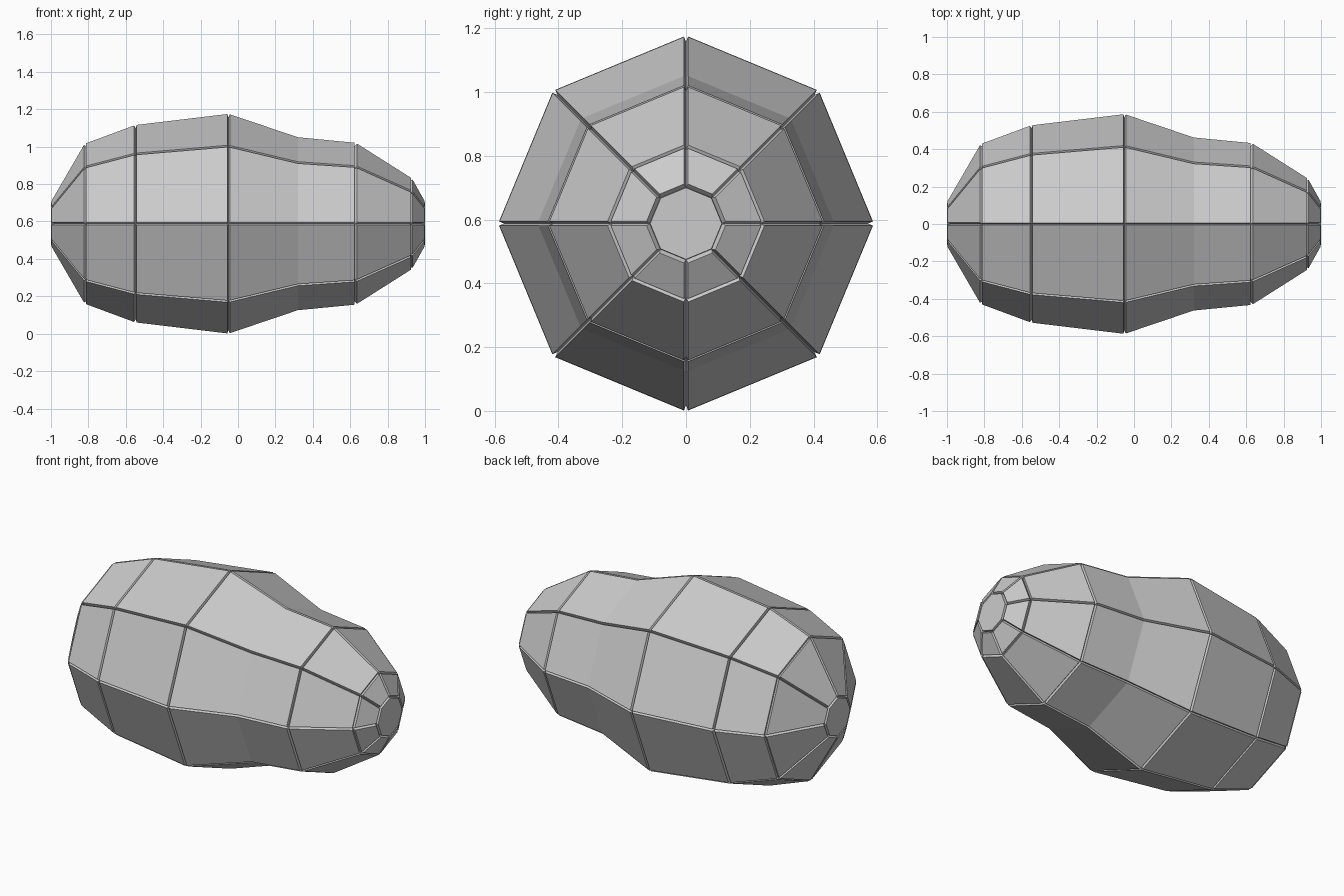
import bpy, bmesh, math
from mathutils import Vector

if "Cube" in bpy.data.objects:
    bpy.data.objects.remove(bpy.data.objects["Cube"])

SIDES, AXIS_Z = 8, 0.588
GAP, DEPTH = 0.007, 0.02
# (x, radius, ring has a panel seam)
profile = [(-1.0, 0.12, True), (-0.82, 0.43, True), (-0.55, 0.53, True),
           (-0.05, 0.59, True), (0.32, 0.465, False), (0.63, 0.435, True),
           (0.93, 0.245, True), (1.0, 0.12, True)]

bm = bmesh.new()

# Octagonal hull lofted along x
rings = []
for x, r, _ in profile:
    angles = [2 * math.pi * i / SIDES for i in range(SIDES)]
    rings.append([bm.verts.new((x, r * math.sin(a), AXIS_Z + r * math.cos(a))) for a in angles])
for a, b in zip(rings, rings[1:]):
    for i in range(SIDES):
        j = (i + 1) % SIDES
        bm.faces.new((a[i], a[j], b[j], b[i]))
bm.faces.new(rings[0])
bm.faces.new(rings[-1])
bmesh.ops.recalc_face_normals(bm, faces=bm.faces)
bm.normal_update()
sunken = {v.co.copy().freeze(): v.co - v.normal * DEPTH for v in bm.verts}

# Separate the panels along every seam, keeping the waist fold joined
fold_x = [x for x, _, seam in profile if not seam]
seams = [e for e in bm.edges
         if not any(all(abs(v.co.x - x) < 1e-4 for v in e.verts) for x in fold_x)]
bmesh.ops.split_edges(bm, edges=seams)

# Inset panels, sink their outer rims and weld them into V-shaped grooves
rims = [v for v in bm.verts]
bm.normal_update()
bmesh.ops.inset_region(bm, faces=bm.faces[:], thickness=GAP, depth=0,
                       use_boundary=True, use_even_offset=True)
for v in {v for e in bm.edges if e.is_boundary for v in e.verts}:
    key = min(sunken, key=lambda k: (k - v.co).length)
    v.co = sunken[key]
bmesh.ops.remove_doubles(bm, verts=bm.verts, dist=0.0005)
bmesh.ops.recalc_face_normals(bm, faces=bm.faces)

mesh = bpy.data.meshes.new("panelled_hull")
bm.to_mesh(mesh)
bm.free()
hull = bpy.data.objects.new("panelled_hull", mesh)
bpy.context.collection.objects.link(hull)
